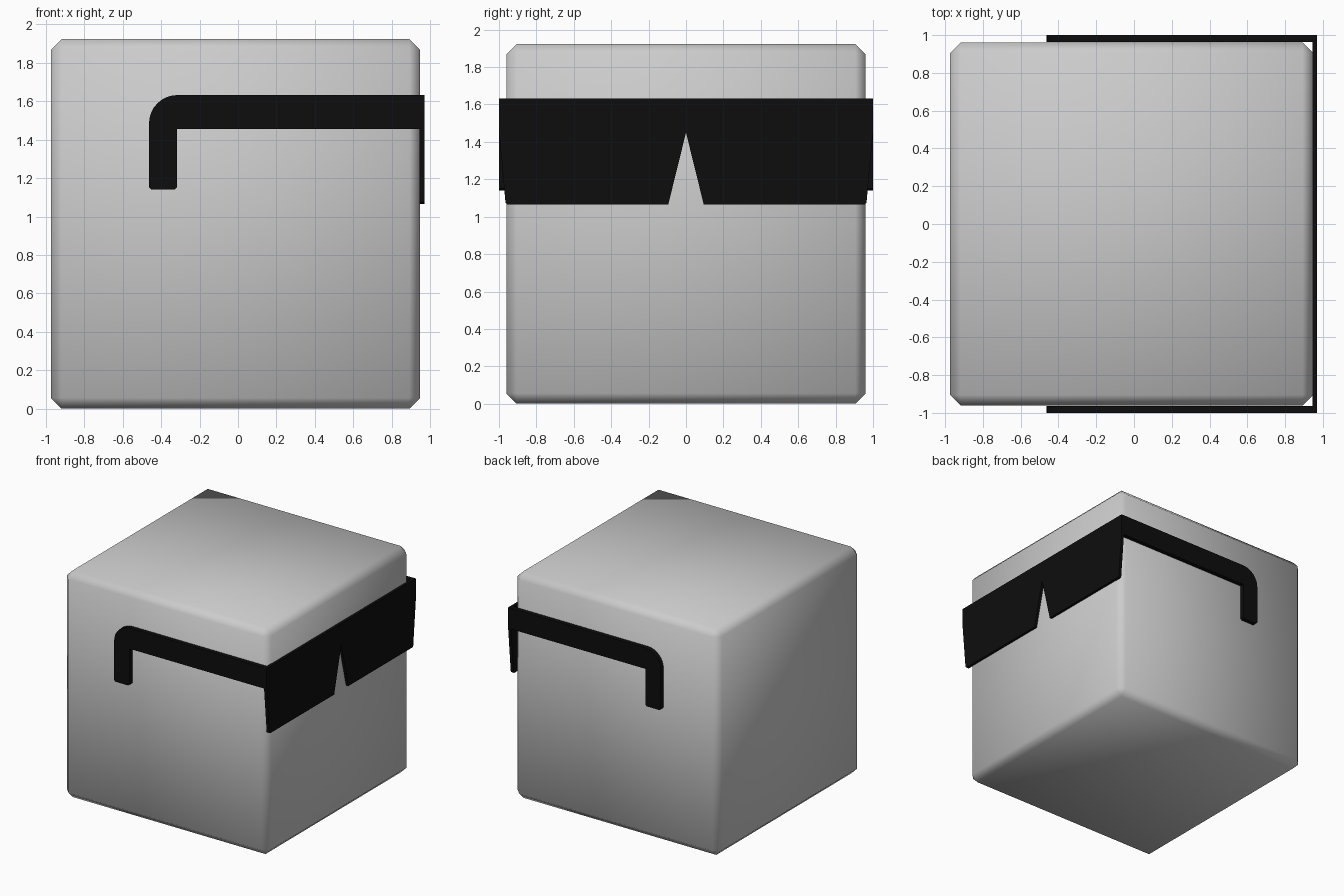
import bpy, bmesh, math
from mathutils import Vector

if "Cube" in bpy.data.objects:
    bpy.data.objects.remove(bpy.data.objects["Cube"])

black = bpy.data.materials.new("black_plastic")
black.diffuse_color = (0.004, 0.004, 0.004, 1)
black.use_nodes = True
black.node_tree.nodes["Principled BSDF"].inputs["Base Color"].default_value = black.diffuse_color


def finish(bm, name, mat=None):
    bmesh.ops.recalc_face_normals(bm, faces=bm.faces)
    me = bpy.data.meshes.new(name)
    bm.to_mesh(me)
    bm.free()
    ob = bpy.data.objects.new(name, me)
    bpy.context.collection.objects.link(ob)
    if mat:
        me.materials.append(mat)
    return ob


def prism(name, points, depth):
    """Extrude a closed 3D outline along a depth vector."""
    bm = bmesh.new()
    face = bm.faces.new([bm.verts.new(p) for p in points])
    ext = bmesh.ops.extrude_face_region(bm, geom=[face])
    moved = [g for g in ext["geom"] if isinstance(g, bmesh.types.BMVert)]
    bmesh.ops.translate(bm, verts=moved, vec=Vector(depth))
    ob = finish(bm, name, black)
    bpy.ops.object.select_all(action='DESELECT')
    ob.select_set(True)
    bpy.context.view_layer.objects.active = ob
    bpy.ops.object.shade_smooth_by_angle(angle=math.radians(30))
    return ob


# Head: chamfered cube, smooth shaded across the bevels
bm = bmesh.new()
bmesh.ops.create_cube(bm, size=1)
bmesh.ops.scale(bm, verts=bm.verts, vec=(1.922, 1.922, 1.924))
bmesh.ops.translate(bm, verts=bm.verts, vec=(-0.013, 0, 0.962))
bmesh.ops.bevel(bm, geom=bm.edges[:], offset=0.056, segments=1,
                affect='EDGES', profile=0.5)
head = finish(bm, "head_block")
head.data.shade_smooth()

# Lens bar: right half outline mirrored, with a nose notch
half = [(0.095, 1.065), (0.955, 1.065), (0.965, 1.075), (1.0, 1.455), (1.0, 1.632)]
outline = half + [(-y, z) for y, z in reversed(half)] + [(0, 1.45)]
prism("lens_bar", [(0.945, y, z) for y, z in outline], (0.025, 0, 0))

# Temple arms: straight bar with a rounded bend and a hanging ear hook
r = 0.147
bend = [(-0.463 + r - r * math.cos(a), 1.632 - r + r * math.sin(a))
        for a in (math.pi / 2 * i / 8 for i in range(9))]
arm = ([(-0.318, 1.455), (-0.318, 1.152), (-0.33, 1.14), (-0.451, 1.14), (-0.463, 1.152)]
       + bend + [(0.945, 1.632), (0.945, 1.455)])
for name, s in (("front_temple_arm", -1), ("back_temple_arm", 1)):
    prism(name, [(x, s * 0.963, z) for x, z in arm], (0, s * 0.037, 0))
